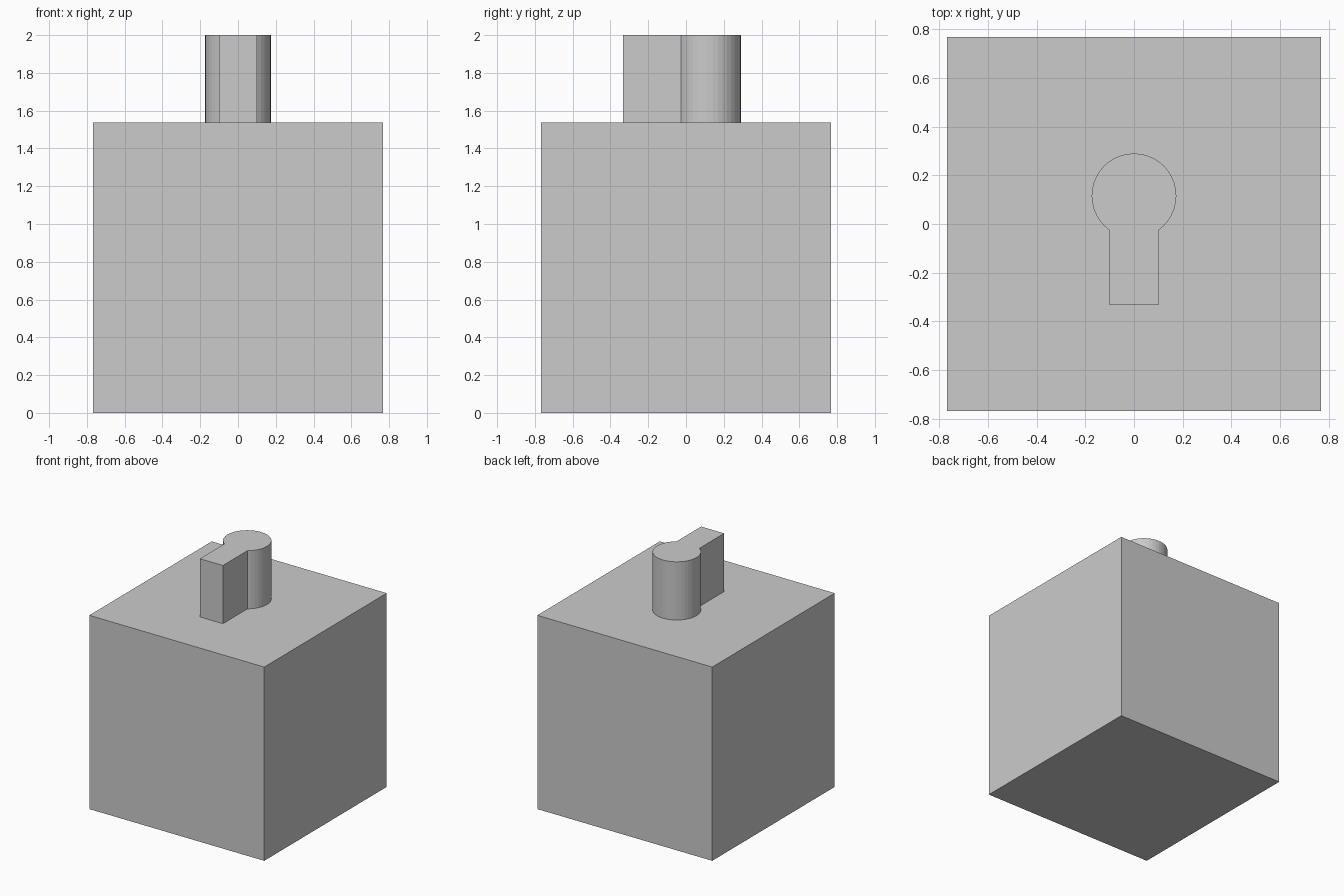
import bpy, bmesh, math

if "Cube" in bpy.data.objects:
    bpy.data.objects.remove(bpy.data.objects["Cube"])

HALF, TOP = 0.768, 1.538          # block half width and height
R, CY = 0.174, 0.116              # round head of the keyhole profile
STEM, STEM_Y = 0.101, -0.334      # stem half width and front end
ARC_STEPS = 32


def extrude_profile(name, points, z0, z1):
    """Solid prism from a counter-clockwise outline."""
    bm = bmesh.new()
    base = bm.faces.new([bm.verts.new((x, y, z0)) for x, y in points])
    top = bmesh.ops.extrude_face_region(bm, geom=[base], use_keep_orig=True)["geom"]
    verts = [v for v in top if isinstance(v, bmesh.types.BMVert)]
    bmesh.ops.translate(bm, verts=verts, vec=(0, 0, z1 - z0))
    bmesh.ops.recalc_face_normals(bm, faces=bm.faces)
    mesh = bpy.data.meshes.new(name)
    bm.to_mesh(mesh)
    bm.free()
    obj = bpy.data.objects.new(name, mesh)
    bpy.context.collection.objects.link(obj)
    return obj


# Main block
extrude_profile("block", [(-HALF, -HALF), (HALF, -HALF), (HALF, HALF), (-HALF, HALF)], 0, TOP)

# Keyhole-shaped post: straight stem blending into a round head
start = -math.pi / 2 + math.asin(STEM / R)
sweep = math.pi - 2 * start
outline = [(-STEM, STEM_Y), (STEM, STEM_Y)]
for i in range(ARC_STEPS + 1):
    a = start + sweep * i / ARC_STEPS
    outline.append((R * math.cos(a), CY + R * math.sin(a)))
extrude_profile("keyhole_post", outline, TOP, 2.0)
